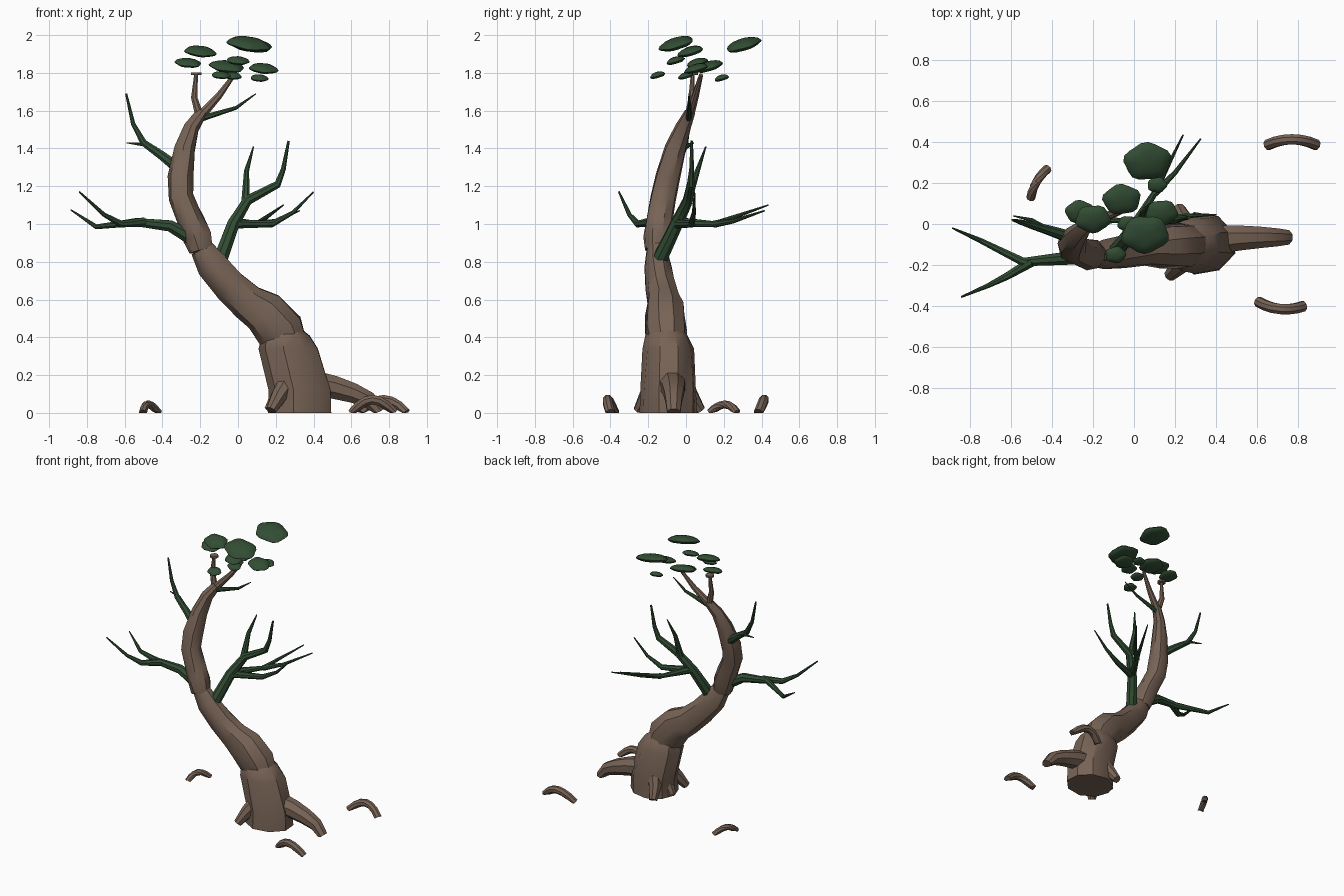
import bpy, bmesh, math, random
from mathutils import Vector, Euler

random.seed(4)


def material(name, rgb):
    m = bpy.data.materials.new(name)
    m.diffuse_color = (*rgb, 1)
    return m


BARK = material("brown bark", (0.185, 0.125, 0.092))
GREEN = material("dark green", (0.032, 0.075, 0.034))


def finish(bm, name, mat):
    bmesh.ops.recalc_face_normals(bm, faces=bm.faces)
    me = bpy.data.meshes.new(name)
    bm.to_mesh(me)
    bm.free()
    me.materials.append(mat)
    ob = bpy.data.objects.new(name, me)
    bpy.context.collection.objects.link(ob)
    bpy.ops.object.select_all(action='DESELECT')
    bpy.context.view_layer.objects.active = ob
    ob.select_set(True)
    bpy.ops.object.shade_smooth_by_angle(angle=math.radians(37))


def skin(bm, rings):
    for a, b in zip(rings, rings[1:]):
        for k in range(len(a)):
            n = (k + 1) % len(a)
            bm.faces.new((a[k], a[n], b[n], b[k]))
    bm.faces.new(rings[0])
    bm.faces.new(rings[-1])


def tube(name, pts, radii, mat, sides=8, ratio=1.0, jitter=0.0, level=False):
    """Tube through the points; ratio is depth to width, level keeps rings horizontal."""
    bm = bmesh.new()
    cs = [Vector(p) for p in pts]
    rings = []
    for i, (c, r) in enumerate(zip(cs, radii)):
        t = (cs[min(i + 1, len(cs) - 1)] - cs[max(i - 1, 0)]).normalized()
        if level:
            t = Vector((0, 0, 1))
        v = (Vector((0, 1, 0)) - t * t.y).normalized()
        u = v.cross(t)
        ring = []
        for k in range(sides):
            a = math.tau * (k + 0.5) / sides
            j = r * (1 + random.uniform(-jitter, jitter))
            co = c + u * math.cos(a) * j + v * math.sin(a) * j * ratio
            co.z = max(co.z, 0)
            ring.append(bm.verts.new(co))
        rings.append(ring)
    skin(bm, rings)
    finish(bm, name, mat)


def taper(name, r0, r1, mat, *pts):
    """Branch or root whose radius runs evenly from r0 to r1."""
    n = len(pts) - 1
    tube(name, pts, [r0 + (r1 - r0) * i / n for i in range(n + 1)], mat)


# Trunk in overlapping sections: stump, leaning middle, upright top
tube("stump", [(0.325, -0.09, 0), (0.325, -0.09, 0.12), (0.27, -0.09, 0.34),
               (0.255, -0.1, 0.41), (0.235, -0.1, 0.45)],
     (0.175, 0.17, 0.158, 0.13, 0.095), BARK, 9, 0.87, 0.05, True)
tube("lower_trunk", [(0.27, -0.095, 0.34), (0.225, -0.105, 0.435), (0.14, -0.11, 0.535),
                     (0.055, -0.115, 0.59), (-0.04, -0.135, 0.675), (-0.14, -0.15, 0.785),
                     (-0.19, -0.155, 0.87)],
     (0.11, 0.13, 0.122, 0.1, 0.09, 0.085, 0.065), BARK, 9, 0.88, 0.05)
tube("upper_trunk", [(-0.195, -0.155, 0.86), (-0.215, -0.15, 0.93), (-0.25, -0.14, 1.02),
                     (-0.3, -0.12, 1.14), (-0.302, -0.095, 1.25), (-0.28, -0.055, 1.4),
                     (-0.245, -0.015, 1.51), (-0.19, 0.02, 1.59)],
     (0.065, 0.078, 0.073, 0.068, 0.068, 0.056, 0.041, 0.03), BARK, 9, 1, 0.05)
taper("left_fork", 0.025, 0.011, BARK, (-0.2, 0.015, 1.56), (-0.232, 0.03, 1.67), (-0.222, 0.035, 1.79))
taper("fork_cap", 0.03, 0.03, BARK, (-0.222, 0.035, 1.788), (-0.222, 0.035, 1.802))
taper("right_fork", 0.028, 0.011, BARK, (-0.2, 0.015, 1.57), (-0.1, 0.05, 1.68), (-0.02, 0.08, 1.79))

# Roots joined to the stump
taper("long_root", 0.075, 0.038, BARK, (0.42, -0.075, 0.15), (0.51, -0.068, 0.135),
      (0.61, -0.065, 0.105), (0.69, -0.065, 0.07), (0.745, -0.065, 0))
for name, x, y in (("front_root", 0.175, -0.25), ("back_root", 0.22, 0.075), ("left_root", 0.165, -0.07)):
    taper(name, 0.06, 0.03, BARK, (0.29, 0.3 * y - 0.06, 0.2), (0.5 * x + 0.13, 0.7 * y - 0.03, 0.09),
          (x, y, 0.012))


def loose_root(name, centre, length, heading, bow, r, top):
    """Arched root rising out of the ground and back in, bowed sideways."""
    along = Vector((math.cos(heading), math.sin(heading), 0))
    side = Vector((-along.y, along.x, 0))
    pts = []
    for i in range(7):
        s = i / 3 - 1
        arch = 1 - s * s
        pts.append(Vector((*centre, top * arch)) + along * s * length / 2 + side * bow * arch)
    taper(name, r, r, BARK, *pts)


loose_root("loose_root_back", (0.77, 0.385), 0.24, 0, 0.028, 0.027, 0.07)
loose_root("loose_root_front", (0.715, -0.39), 0.22, -0.1, -0.025, 0.027, 0.07)
loose_root("loose_root_left", (-0.462, 0.198), 0.165, 1.05, 0.015, 0.022, 0.045)

# Green branches and their twigs
taper("left_branch", 0.042, 0.004, GREEN, (-0.22, -0.155, 0.91), (-0.36, -0.17, 0.99),
      (-0.54, -0.185, 1.01), (-0.75, -0.08, 0.985), (-0.885, -0.02, 1.075))
taper("left_twig", 0.026, 0.005, GREEN, (-0.5, -0.185, 1.01), (-0.62, -0.255, 1.0),
      (-0.71, -0.3, 1.05), (-0.84, -0.355, 1.17))
taper("high_branch", 0.032, 0.006, GREEN, (-0.31, -0.065, 1.29), (-0.4, -0.035, 1.36),
      (-0.5, -0.005, 1.43), (-0.555, 0.01, 1.53), (-0.592, 0.02, 1.69))
taper("high_twig", 0.017, 0.003, GREEN, (-0.44, -0.02, 1.395), (-0.5, 0.02, 1.42), (-0.59, 0.04, 1.43))
taper("right_branch", 0.042, 0.007, GREEN, (-0.105, -0.155, 0.78), (-0.025, -0.05, 1.0),
      (0.05, 0.01, 1.125), (0.21, 0.025, 1.21), (0.24, 0.03, 1.29), (0.268, 0.03, 1.44))
taper("right_upper_twig", 0.025, 0.004, GREEN, (0.04, 0.005, 1.11), (0.045, 0.06, 1.28), (0.082, 0.105, 1.41))
taper("right_side_twig", 0.026, 0.004, GREEN, (-0.02, -0.05, 1.0), (0.18, 0.03, 1.0),
      (0.29, 0.042, 1.06), (0.4, 0.045, 1.17))
taper("back_branch", 0.027, 0.004, GREEN, (-0.02, -0.04, 1.01), (0.1, 0.15, 1.0), (0.24, 0.435, 1.1))
taper("back_twig", 0.02, 0.004, GREEN, (0.1, 0.15, 1.0), (0.2, 0.25, 1.015), (0.325, 0.415, 1.07))
taper("top_twig", 0.018, 0.003, GREEN, (-0.19, 0.015, 1.56), (-0.01, 0.02, 1.615), (0.095, 0.015, 1.69))


def leaf_pad(name, x, y, z, w):
    """Tilted, slightly five-cornered dome with a flat chamfered underside."""
    bm = bmesh.new()
    d, h, sides = w * 0.82, 0.01 + w * 0.11, 20
    spin = random.uniform(0, math.tau)
    rings = []
    for r, lift in ((0.72, -0.45), (0.95, -0.15), (1.0, 0.05), (0.88, 0.45), (0.6, 0.8), (0.28, 0.97)):
        ring = []
        for k in range(sides):
            a = math.tau * k / sides
            q = r * (1 + 0.06 * math.cos(5 * a + spin)) / 2
            ring.append(bm.verts.new((q * math.cos(a) * w, q * math.sin(a) * d, lift * h)))
        rings.append(ring)
    skin(bm, rings)
    tilt = Euler((math.radians(16), w * 0.65, 0)).to_matrix()
    bmesh.ops.rotate(bm, verts=bm.verts, cent=(0, 0, 0), matrix=tilt)
    bmesh.ops.translate(bm, verts=bm.verts, vec=(x, y, z))
    finish(bm, name, GREEN)


# Leaf pads of the crown: centre and width
pads = [(0.065, 0.305, 1.945, 0.23), (0.055, -0.05, 1.95, 0.23), (-0.06, 0.12, 1.83, 0.185),
        (-0.2, 0.025, 1.91, 0.17), (-0.265, 0.06, 1.85, 0.14), (0.135, 0.055, 1.82, 0.155),
        (0.113, 0.19, 1.77, 0.095), (-0.09, -0.15, 1.785, 0.1), (0.0, -0.055, 1.862, 0.12),
        (-0.03, 0.0, 1.782, 0.1)]
for i, pad in enumerate(pads):
    leaf_pad(f"leaf_pad_{i + 1}", *pad)
